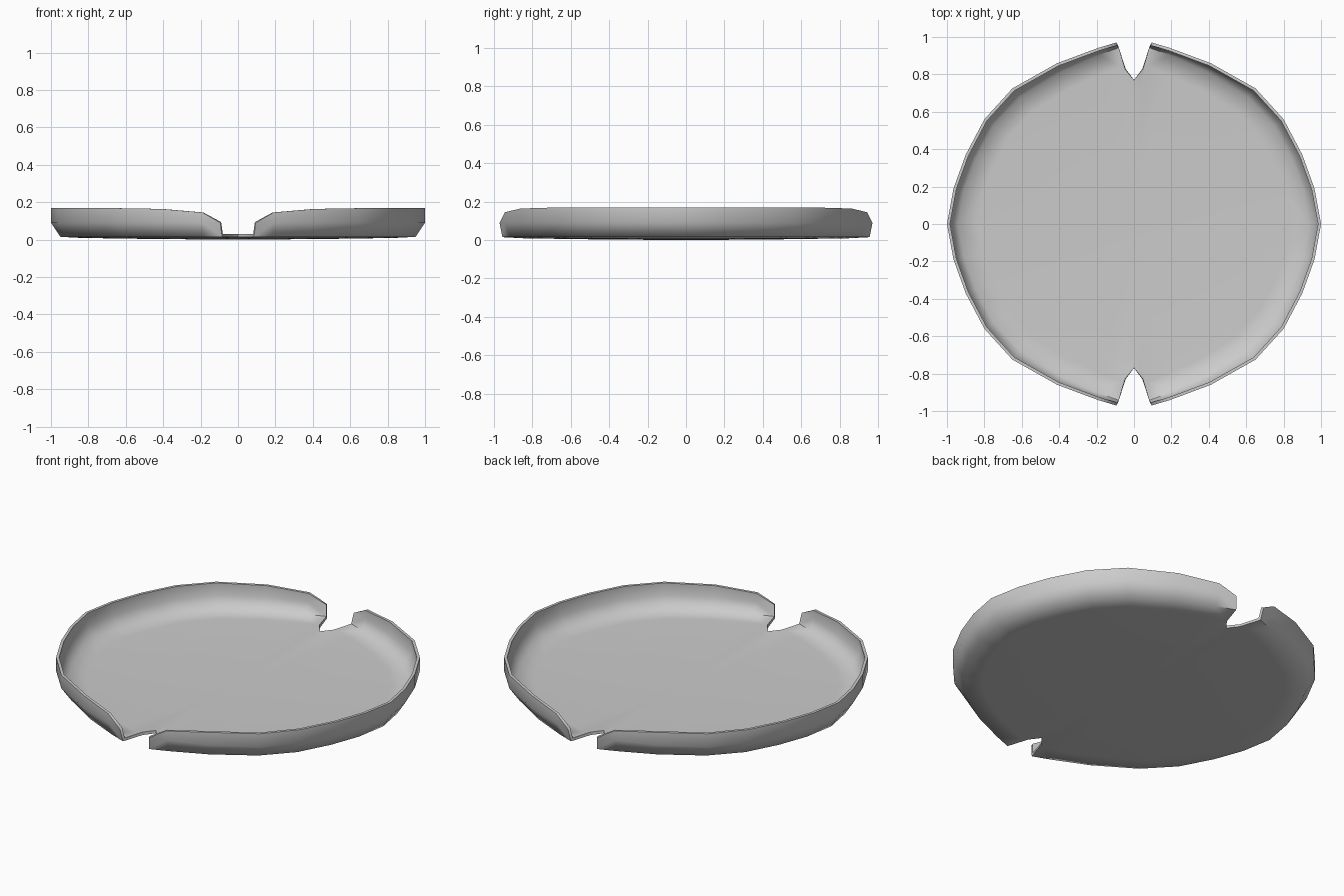
import bpy, bmesh, math

if "Cube" in bpy.data.objects:
    bpy.data.objects.remove(bpy.data.objects["Cube"])

# Quarter outlines, from the back notch round to the right side
base = [(0, .77), (.045, .83), (.085, .955), (.19, .915), (.39, .825), (.615, .685),
        (.76, .53), (.855, .35), (.918, .18), (.95, 0)]
wall = [(.095, .97), (.19, .942), (.41, .86), (.65, .725), (.80, .56),
        (.90, .37), (.965, .19), (1, 0)]
rim_z = [.145, .164, .168, .17, .17, .17, .17]

bm = bmesh.new()


def ring(points, scale, z):
    return [bm.verts.new((x * scale, y * scale, z)) for x, y in points]


def bridge(a, b):
    for i in range(len(a) - 1):
        bm.faces.new((a[i], b[i], b[i + 1], a[i + 1]))


# Slightly dished floor
centre = bm.verts.new((0, 0, 0))
inner = ring(base, .45, .003)
outer = ring(base, .88, .009)
foot = ring(base, 1, .015)
for i in range(len(inner) - 1):
    bm.faces.new((centre, inner[i], inner[i + 1]))
bridge(inner, outer)
bridge(outer, foot)

# Flared lower wall, then upright rim that tapers down at the notch
mid = ring(wall, 1, .09)
bridge(foot[2:], mid)
top = [bm.verts.new((x, y, z)) for (x, y), z in zip(wall[1:], rim_z)]
bm.faces.new((mid[0], top[0], mid[1]))
bridge(mid[1:], top)

mesh = bpy.data.meshes.new("dish")
bm.to_mesh(mesh)
bm.free()
dish = bpy.data.objects.new("dish", mesh)
bpy.context.collection.objects.link(dish)

# Mirror to a full dish and thicken inwards
mirror = dish.modifiers.new("mirror", 'MIRROR')
mirror.use_axis = (True, True, False)
solid = dish.modifiers.new("thickness", 'SOLIDIFY')
solid.thickness = .016
solid.offset = -1
solid.use_even_offset = True

bpy.context.view_layer.objects.active = dish
dish.select_set(True)
bpy.ops.object.convert(target='MESH')
bpy.ops.object.shade_smooth_by_angle(angle=math.radians(70))
